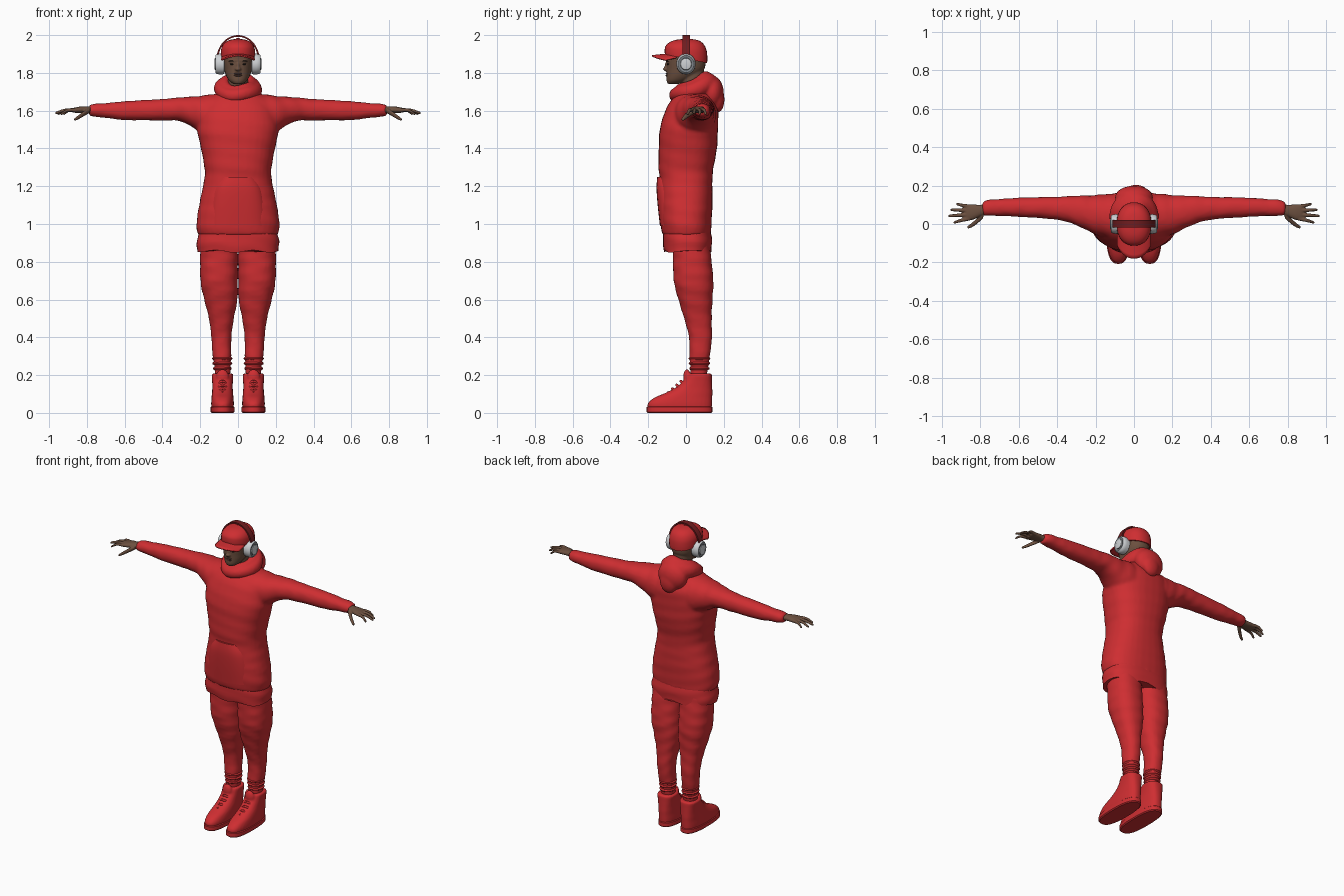
import bpy, bmesh
from math import sin, cos, pi, sqrt
from mathutils import Matrix, Vector

if "Cube" in bpy.data.objects:
    bpy.data.objects.remove(bpy.data.objects["Cube"])


def material(name, r, g, b):
    m = bpy.data.materials.new(name)
    m.use_nodes = True
    m.diffuse_color = (r, g, b, 1)
    m.node_tree.nodes["Principled BSDF"].inputs["Base Color"].default_value = (r, g, b, 1)
    return m


RED = material("red cloth", .62, .027, .031)
SKIN = material("brown skin", .15, .08, .05)
LIP = material("lip brown", .11, .05, .04)
DARK = material("dark brown", .02, .014, .012)
MAROON = material("dark red band", .16, .012, .014)
WHITE = material("pale grey", .62, .64, .66)
GREY = material("mid grey", .2, .22, .24)


def spline(rings, steps):
    """Smooth in-between rings through the given ones."""
    out = []
    for i in range(len(rings) - 1):
        a, b, c, d = (rings[min(max(i + k, 0), len(rings) - 1)] for k in (-1, 0, 1, 2))
        for s in range(steps):
            t = s / steps
            out.append([q + .5 * t * (r - p + t * (2 * p - 5 * q + 4 * r - w + t * (3 * (q - r) + w - p)))
                        for p, q, r, w in zip(a, b, c, d)])
    return out + [list(rings[-1])]


def loft(bm, rings, axis="z", power=2.2, seg=32, steps=4, fold=0):
    """Closed skin over rings (position, centre, centre, radius, radius)."""
    loops = []
    for t, ca, cb, ra, rb in spline(rings, steps):
        loop = []
        for i in range(seg):
            a = 2 * pi * i / seg
            c, s = cos(a), sin(a)
            k = 1 + fold * sin(75 * t + 3 * sin(a + 1))
            u = ca + k * ra * abs(c) ** (2 / power) * (1 if c > 0 else -1)
            v = cb + k * rb * abs(s) ** (2 / power) * (1 if s > 0 else -1)
            loop.append(bm.verts.new((u, v, t) if axis == "z" else (t, u, v)))
        loops.append(loop)
    for p, q in zip(loops, loops[1:]):
        for i in range(seg):
            j = (i + 1) % seg
            bm.faces.new((p[i], p[j], q[j], q[i]))
    bm.faces.new(loops[0])
    bm.faces.new(loops[-1])


def ball(bm, centre, size):
    m = Matrix.Translation(centre) @ Matrix.Diagonal((*size, 1))
    bmesh.ops.create_uvsphere(bm, u_segments=20, v_segments=12, radius=1, matrix=m)


def tube(bm, centres, radii, seg=14):
    """Closed loop of round sections about the vertical axis."""
    n, loops = len(centres), []
    for i, (p, r) in enumerate(zip(centres, radii)):
        out = Vector((sin(2 * pi * i / n), -cos(2 * pi * i / n), 0))
        loops.append([bm.verts.new(p + out * r[0] * cos(2 * pi * j / seg)
                                   + Vector((0, 0, r[1] * sin(2 * pi * j / seg)))) for j in range(seg)])
    for i in range(n):
        p, q = loops[i], loops[(i + 1) % n]
        for j in range(seg):
            k = (j + 1) % seg
            bm.faces.new((p[j], p[k], q[k], q[j]))


def make(name, bm, *mats, voxel=0, soften=3, mirror=False):
    bmesh.ops.recalc_face_normals(bm, faces=bm.faces[:])
    me = bpy.data.meshes.new(name)
    bm.to_mesh(me)
    bm.free()
    ob = bpy.data.objects.new(name, me)
    bpy.context.scene.collection.objects.link(ob)
    for m in mats:
        me.materials.append(m)
    for o in bpy.context.selected_objects:
        o.select_set(False)
    ob.select_set(True)
    bpy.context.view_layer.objects.active = ob
    bpy.ops.object.shade_smooth_by_angle(angle=.7)
    if voxel:
        r = ob.modifiers.new("blend", "REMESH")
        r.mode, r.voxel_size, r.use_smooth_shade = "VOXEL", voxel, True
        s = ob.modifiers.new("soften", "SMOOTH")
        s.factor, s.iterations = .5, soften
    if mirror:
        ob.modifiers.new("mirror", "MIRROR").use_mirror_merge = False
    return ob


# Sweater: body and both sleeves blended together
bm = bmesh.new()
loft(bm, [(.94, 0, .005, .212, .128), (1, 0, 0, .22, .135), (1.1, 0, 0, .206, .14),
          (1.24, 0, 0, .178, .14), (1.3, 0, 0, .178, .146), (1.4, 0, .01, .196, .154),
          (1.5, 0, .015, .215, .154), (1.6, 0, .03, .2, .14), (1.66, 0, .035, .16, .11),
          (1.7, 0, .04, .1, .08)], power=2.4, fold=.008)
for s in (1, -1):
    loft(bm, [(s * x, *r) for x, *r in [
        (.12, .04, 1.57, .12, .12), (.21, .05, 1.585, .1, .092), (.3, .07, 1.607, .077, .064),
        (.4, .082, 1.605, .06, .057), (.6, .087, 1.6, .05, .05), (.7, .086, 1.601, .044, .039),
        (.75, .085, 1.602, .043, .036), (.79, .08, 1.602, .036, .028)]], axis="x", fold=.02)
make("sweater", bm, RED, voxel=.011)

# Front pouch
bm = bmesh.new()
loft(bm, [(.99, 0, -.055, .16, .083), (1.1, 0, -.06, .15, .09), (1.19, 0, -.065, .13, .091),
          (1.25, 0, -.062, .095, .09)], power=2.6)
make("front_pouch", bm, RED)

# Shirt tail below the sweater, with a wavy hem
bm = bmesh.new()
loft(bm, [(.855, 0, .01, .215, .125), (.91, 0, .008, .217, .13), (.97, 0, .005, .205, .125)],
     power=2.5, seg=48, fold=.01)
for v in bm.verts:
    if v.co.z < .9:
        v.co.z += .007 * sin(32 * v.co.x + 9 * v.co.y)
make("shirt_tail", bm, RED)

# Hood: two stacked cowl folds and the bag behind
bm = bmesh.new()
N = 40
for rx, lift, fat in ((.088, 0, 1), (.07, .028, .7)):
    centres, radii = [], []
    for i in range(N):
        a = 2 * pi * i / N
        back = (1 - cos(a)) / 2
        centres.append(Vector((rx * sin(a), .035 - (rx + .003) * cos(a),
                               1.682 + lift + .06 * back + .005 * sin(3 * a))))
        radii.append((fat * (.034 + .012 * back), fat * (.036 + .018 * back)))
    tube(bm, centres, radii)
ball(bm, (0, .138, 1.695), (.1, .062, .09))
ball(bm, (.01, .168, 1.66), (.06, .036, .07))
make("hood", bm, RED, voxel=.009, soften=2)

# Trousers
bm = bmesh.new()
loft(bm, [(.19, .082, .068, .04, .042), (.25, .082, .07, .043, .048), (.3, .085, .072, .049, .054),
          (.4, .088, .077, .053, .061), (.5, .088, .063, .066, .073), (.6, .091, .05, .088, .09),
          (.7, .1, .04, .099, .105), (.85, .1, .03, .1, .1), (.92, .098, .02, .095, .1)],
     power=2.3, fold=.018)
make("trouser_legs", bm, RED, voxel=.009, soften=2, mirror=True)
bm = bmesh.new()
for z, r in ((.235, .05), (.262, .053), (.288, .054)):
    ball(bm, (.083, .071, z), (r, r + .004, .016))
make("ankle_folds", bm, RED, mirror=True)

# High-top shoes: upper, sole, tongue and laces
bm = bmesh.new()
loft(bm, [(.02, .082, -.032, .058, .168), (.05, .082, -.032, .06, .17), (.08, .082, -.015, .058, .154),
          (.105, .082, .015, .056, .125), (.135, .082, .043, .054, .096), (.17, .082, .062, .055, .076),
          (.205, .082, .072, .057, .064), (.208, .082, .072, .045, .052)], power=2.5)
ball(bm, (.082, .005, .19), (.034, .02, .042))
make("shoe_uppers", bm, RED, voxel=.007, soften=2, mirror=True)
bm = bmesh.new()
loft(bm, [(0, .082, -.034, .057, .168), (.006, .082, -.034, .063, .174),
          (.03, .082, -.034, .063, .174), (.034, .082, -.034, .058, .17)], power=2.6, steps=1)
make("shoe_soles", bm, RED, mirror=True)
bm = bmesh.new()
for i in range(5):
    f = i / 4
    y, z = -.095 + .09 * f, .102 + .08 * f
    loft(bm, [(.05, y + .02, z - .01, .006, .006), (.082, y, z + .006, .007, .007),
              (.114, y + .02, z - .01, .006, .006)], axis="x", seg=8)
make("shoe_laces", bm, RED, mirror=True)

# Hands: palm, four fingers and a thumb
bm = bmesh.new()
loft(bm, [(.76, .08, 1.603, .026, .02), (.8, .07, 1.605, .03, .018), (.84, .062, 1.604, .04, .017),
          (.875, .06, 1.602, .041, .012)], axis="x")
for y0, y1, tip, z1 in ((.092, .103, .925, 1.583), (.071, .074, .955, 1.584),
                        (.049, .042, .967, 1.588), (.028, .008, .94, 1.582)):
    mid = (.865 + tip) / 2
    loft(bm, [(.855, y0, 1.603, .01, .011), (mid, (y0 + y1) / 2, 1.602, .009, .009),
              (tip - .004, y1, z1, .007, .007), (tip, y1, z1, .003, .003)], axis="x", seg=12)
loft(bm, [(.785, .05, 1.602, .02, .014), (.815, .018, 1.585, .015, .014), (.845, -.006, 1.565, .012, .011),
          (.868, -.018, 1.551, .007, .007)], axis="x", seg=12)
make("hands", bm, SKIN, voxel=.0045, soften=1, mirror=True)

# Head with neck, nose, brow and ears
bm = bmesh.new()
loft(bm, [(1.742, 0, -.066, .025, .03), (1.76, 0, -.046, .048, .057), (1.79, 0, -.02, .065, .083),
          (1.82, 0, -.003, .073, .1), (1.86, 0, 0, .079, .104), (1.9, 0, 0, .08, .104),
          (1.94, 0, 0, .068, .085), (1.96, 0, 0, .04, .05)])
loft(bm, [(1.64, 0, .045, .058, .06), (1.74, 0, .035, .054, .06), (1.83, 0, .03, .055, .065)])
ball(bm, (0, -.104, 1.82), (.017, .018, .011))
ball(bm, (0, -.1, 1.837), (.009, .014, .022))
ball(bm, (0, -.09, 1.865), (.05, .016, .01))
ball(bm, (0, -.084, 1.789), (.03, .018, .018))
for s in (1, -1):
    ball(bm, (s * .08, .008, 1.84), (.01, .018, .03))
make("head", bm, SKIN, voxel=.005, soften=2)
bm = bmesh.new()
for z in (1.796, 1.786):
    ball(bm, (0, -.1, z), (.022, .008, .005))
make("lips", bm, LIP)
bm = bmesh.new()
ball(bm, (.031, -.094, 1.846), (.012, .007, .005))
ball(bm, (.033, -.098, 1.862), (.018, .007, .003))
make("eyes_and_brows", bm, DARK, mirror=True)

# Cap crown, lower at the back, with button and curved visor
bm = bmesh.new()
loft(bm, [(1.875, 0, 0, .09, .112), (1.9, 0, 0, .091, .113), (1.93, 0, 0, .088, .109),
          (1.956, 0, .002, .074, .092), (1.973, 0, .004, .048, .062), (1.98, 0, .005, .012, .016)])
for v in bm.verts:
    v.co.z -= .2 * v.co.y * (1.98 - v.co.z) / .1
ball(bm, (0, .005, 1.981), (.01, .01, .005))
make("cap_crown", bm, RED)
bm = bmesh.new()
bmesh.ops.create_grid(bm, x_segments=20, y_segments=6, size=1)
for v in bm.verts:
    u, w = v.co.x, (v.co.y + 1) / 2
    v.co = (.084 * u, -.05 - .13 * w * sqrt(1 - .8 * u * u), 1.9 - .022 * u * u - .014 * w)
visor = make("cap_visor", bm, RED)
visor.modifiers.new("thickness", "SOLIDIFY").thickness = .008

# Headphone band arching over the cap
bm = bmesh.new()
prev = None
for i in range(33):
    a = pi * i / 32
    ring = [bm.verts.new((r * cos(a), y, 1.865 + (r + .02) * sin(a)))
            for r, y in ((.115, -.018), (.115, .02), (.106, .02), (.106, -.018))]
    if prev:
        for j in range(4):
            k = (j + 1) % 4
            bm.faces.new((prev[j], prev[k], ring[k], ring[j]))
    else:
        bm.faces.new(ring)
    prev = ring
bm.faces.new(prev)
make("headphone_band", bm, MAROON)

# Headphone cups with a dark ring on the outer face
bm = bmesh.new()
loft(bm, [(x, 0, 1.847, r, r * 1.08) for x, r in (
    (.07, .04), (.074, .05), (.096, .051), (.112, .049), (.12, .042), (.118, .03), (.123, .028),
    (.125, .022))], axis="x", power=2, steps=1)
for f in bm.faces:
    c = f.calc_center_median()
    if c.x > .117 and .03 < sqrt(c.y ** 2 + (c.z - 1.847) ** 2) < .042:
        f.material_index = 1
make("headphone_cups", bm, WHITE, GREY, mirror=True)
